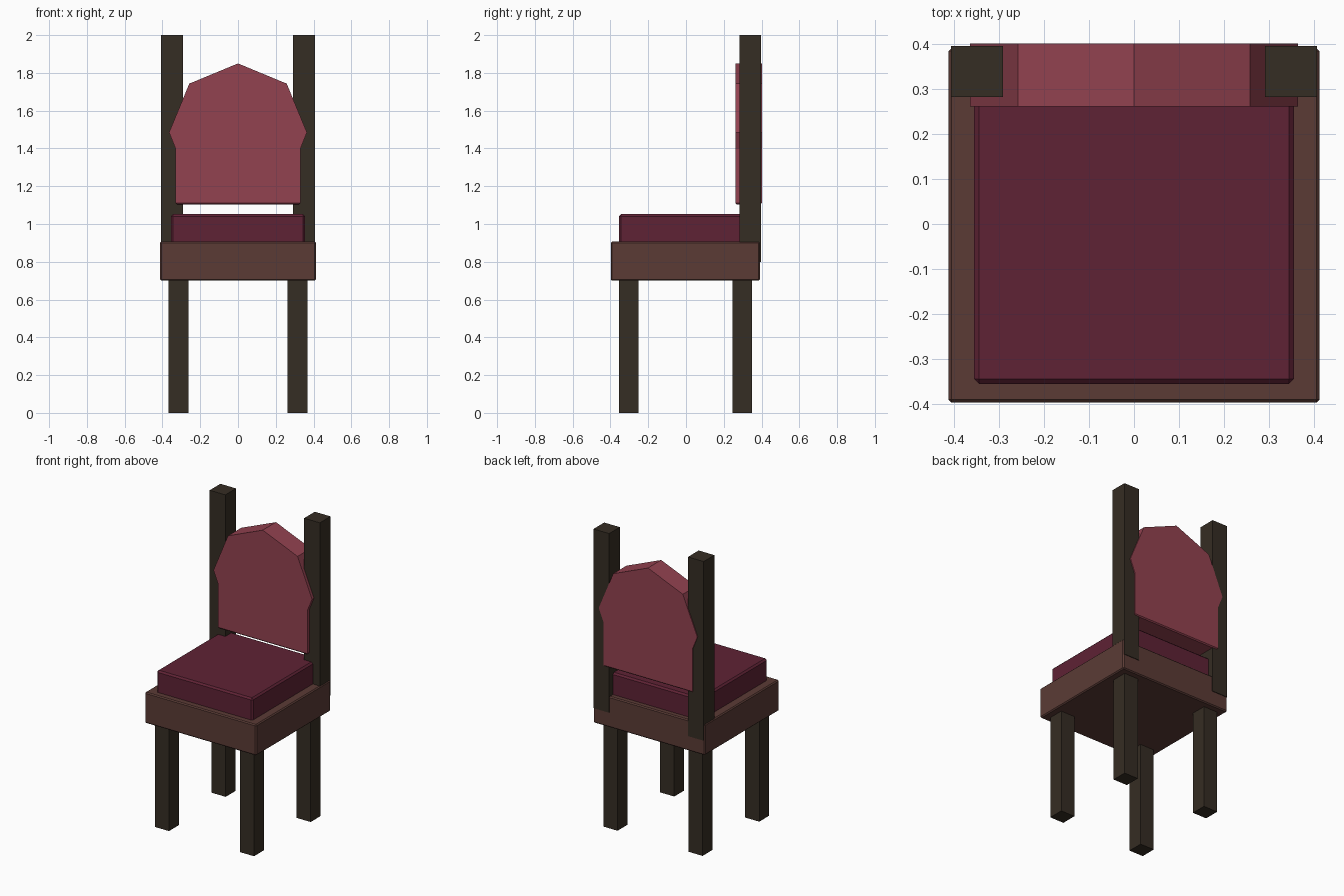
import bpy, bmesh

if "Cube" in bpy.data.objects:
    bpy.data.objects.remove(bpy.data.objects["Cube"])


def material(name, rgb):
    m = bpy.data.materials.new(name)
    m.diffuse_color = (*rgb, 1)
    m.use_nodes = True
    m.node_tree.nodes["Principled BSDF"].inputs["Base Color"].default_value = m.diffuse_color
    return m


dark_wood = material("dark wood", (0.036, 0.026, 0.017))
brown_wood = material("brown wood", (0.104, 0.044, 0.036))
wine_cloth = material("wine cloth", (0.113, 0.016, 0.035))
rose_cloth = material("rose cloth", (0.29, 0.054, 0.080))


def finish(name, bm, mat):
    bmesh.ops.recalc_face_normals(bm, faces=bm.faces[:])
    me = bpy.data.meshes.new(name)
    bm.to_mesh(me)
    bm.free()
    me.materials.append(mat)
    ob = bpy.data.objects.new(name, me)
    bpy.context.collection.objects.link(ob)
    return ob


def box(name, x, y, z, mat, bevel=0.0):
    """Box from (min, max) ranges, with an optional chamfer."""
    bm = bmesh.new()
    bmesh.ops.create_cube(bm, size=1)
    for v in bm.verts:
        for i, (lo, hi) in enumerate((x, y, z)):
            v.co[i] = lo if v.co[i] < 0 else hi
    if bevel:
        bmesh.ops.bevel(bm, geom=bm.edges[:], offset=bevel, segments=1,
                        profile=0.5, affect='EDGES')
    return finish(name, bm, mat)


# Seat frame and cushion
box("seat_frame", (-0.413, 0.413), (-0.398, 0.392), (0.70, 0.907), brown_wood, 0.007)
box("seat_cushion", (-0.356, 0.356), (-0.356, 0.356), (0.88, 1.052), wine_cloth, 0.011)

# Legs and back posts, mirrored left to right
for side, s in (("left", -1), ("right", 1)):
    leg_x = sorted((s * 0.263, s * 0.367))
    post_x = sorted((s * 0.292, s * 0.408))
    box(f"front_leg_{side}", leg_x, (-0.355, -0.251), (0, 0.72), dark_wood)
    box(f"back_leg_{side}", leg_x, (0.245, 0.349), (0, 0.72), dark_wood)
    box(f"back_post_{side}", post_x, (0.283, 0.396), (0.80, 2.0), dark_wood)

# Backrest: half outline mirrored, extruded in depth, chamfered on its lower block
half = [(0.33, 1.104), (0.33, 1.398), (0.365, 1.485), (0.258, 1.743)]
outline = half + [(0, 1.85)] + [(-x, z) for x, z in reversed(half)]
bm = bmesh.new()
face = bm.faces.new([bm.verts.new((x, 0.262, z)) for x, z in outline])
ext = bmesh.ops.extrude_face_region(bm, geom=[face], use_keep_orig=True)
for v in ext["geom"]:
    if isinstance(v, bmesh.types.BMVert):
        v.co.y = 0.402
lower = [e for e in bm.edges if all(v.co.z < 1.2 for v in e.verts)]
bmesh.ops.bevel(bm, geom=lower, offset=0.007, segments=1, profile=0.5, affect='EDGES')
finish("backrest", bm, rose_cloth)
